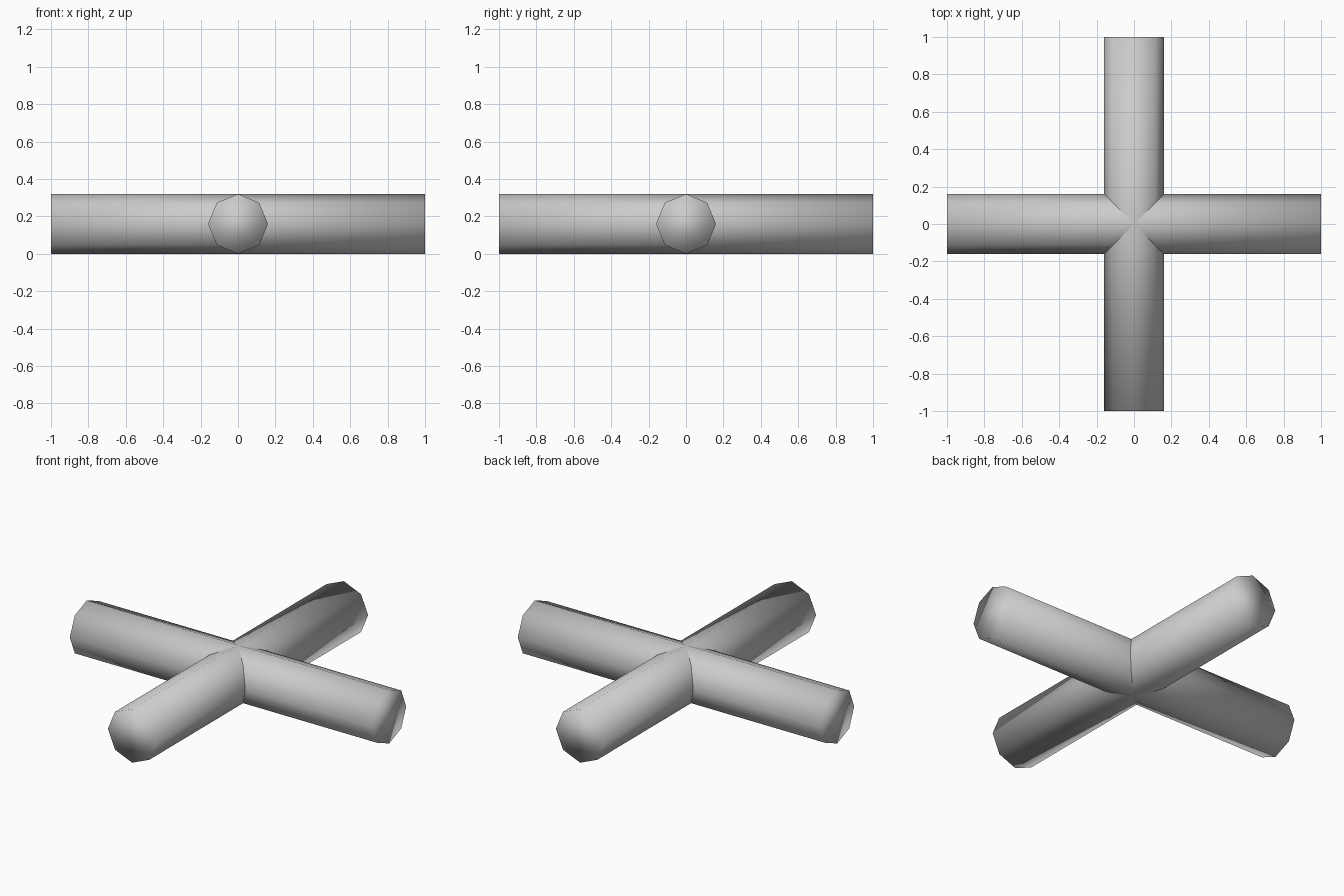
import bpy
from math import pi

if "Cube" in bpy.data.objects:
    bpy.data.objects.remove(bpy.data.objects["Cube"])

RADIUS = 0.16


def bar(name, rotation):
    # Eight-sided capped bar lying flat, with a corner edge on top
    bpy.ops.mesh.primitive_cylinder_add(
        vertices=8, radius=RADIUS, depth=2.0,
        location=(0, 0, RADIUS), rotation=rotation)
    obj = bpy.context.object
    obj.name = name
    # Fully smooth, so the end caps shade as if rounded
    bpy.ops.object.shade_smooth()
    return obj


# Two equal bars crossing at their middles
bar("cross_bar_x", (0, pi / 2, 0))
bar("cross_bar_y", (pi / 2, 0, 0))
